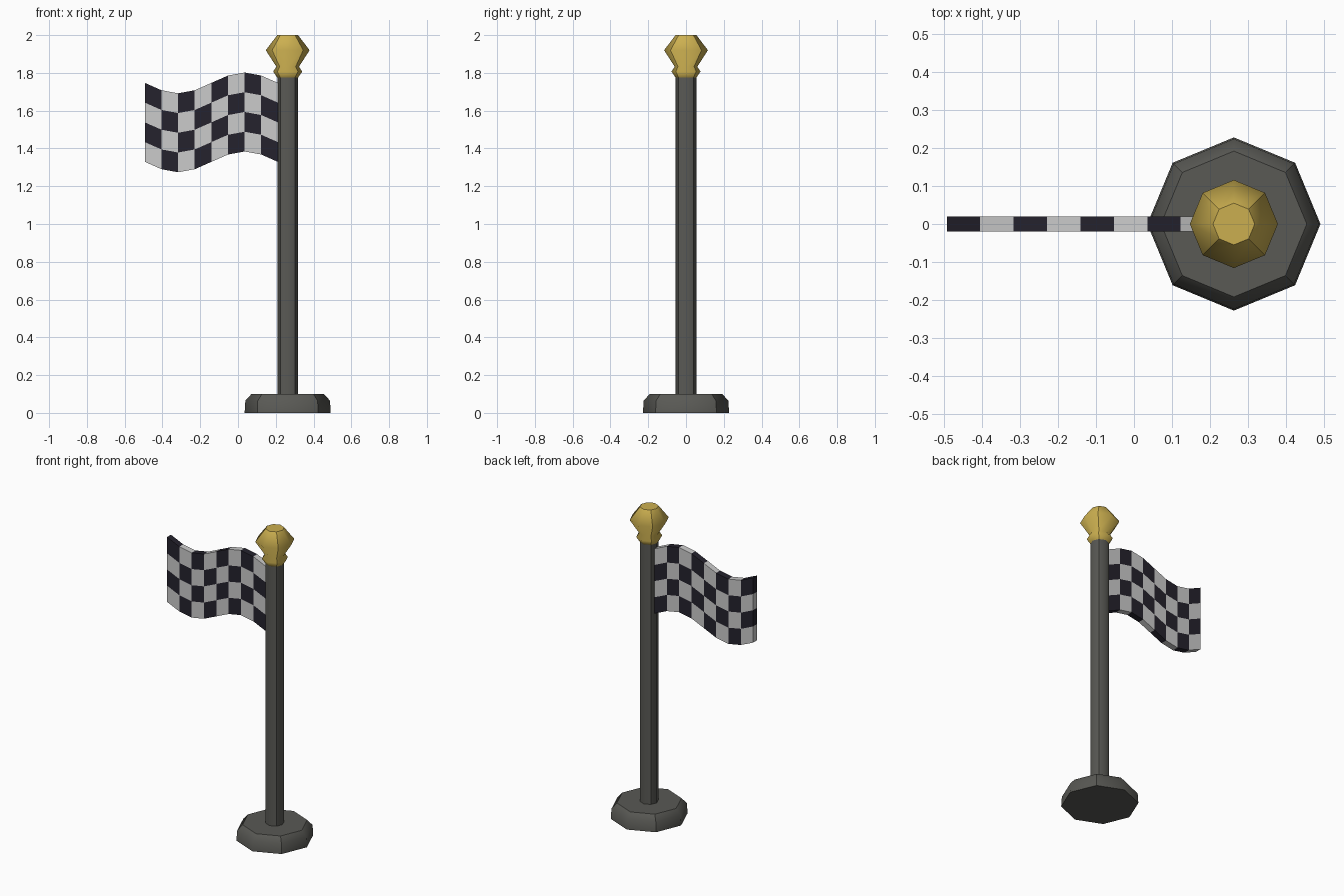
import bpy, bmesh, math

if "Cube" in bpy.data.objects:
    bpy.data.objects.remove(bpy.data.objects["Cube"])

POLE_X = 0.263
SIDES = 8


def material(name, rgb):
    m = bpy.data.materials.new(name)
    m.diffuse_color = (*rgb, 1)
    m.use_nodes = True
    m.node_tree.nodes["Principled BSDF"].inputs["Base Color"].default_value = m.diffuse_color
    return m


def finish(bm, name, mats):
    bmesh.ops.recalc_face_normals(bm, faces=bm.faces)
    mesh = bpy.data.meshes.new(name)
    bm.to_mesh(mesh)
    bm.free()
    for m in mats:
        mesh.materials.append(m)
    obj = bpy.data.objects.new(name, mesh)
    bpy.context.collection.objects.link(obj)
    return obj


def turned(name, profile, mat):
    """Eight-sided lathe of (radius, z) points, hard on the diagonals and caps."""
    bm = bmesh.new()
    rings = [[bm.verts.new((r * math.cos(k * math.tau / SIDES),
                            r * math.sin(k * math.tau / SIDES), z))
              for k in range(SIDES)] for r, z in profile]
    for a, b in zip(rings, rings[1:]):
        for k in range(SIDES):
            n = (k + 1) % SIDES
            bm.faces.new((a[k], a[n], b[n], b[k])).smooth = True
    for a, b in zip(rings, rings[1:]):
        for k in range(1, SIDES, 2):
            bm.edges.get((a[k], b[k])).smooth = False
    for ring in (rings[0], rings[-1]):
        for e in bm.faces.new(ring).edges:
            e.smooth = False
    obj = finish(bm, name, [mat])
    obj.location.x = POLE_X
    return obj


iron = material("dark_iron", (0.10, 0.10, 0.09))
gold = material("gold", (0.60, 0.43, 0.08))
black = material("flag_black", (0.018, 0.016, 0.026))
white = material("flag_white", (0.60, 0.60, 0.60))

# Weighted foot, pole and finial
turned("base", [(0.228, 0), (0.224, 0.065), (0.192, 0.10)], iron)
turned("pole", [(0.055, 0.09), (0.055, 1.79)], iron)
turned("finial", [(0.055, 1.775), (0.077, 1.807), (0.060, 1.833),
                  (0.116, 1.92), (0.055, 2.0)], gold)

# Waving chequered flag: a one-period wave, thickened to a slab
COLS, ROWS = 8, 4
LEFT, RIGHT, TOP, HEIGHT = -0.493, 0.211, 1.747, 0.418
bm = bmesh.new()
grid = [[bm.verts.new((LEFT + (RIGHT - LEFT) * i / COLS, 0,
                       TOP - HEIGHT * j / ROWS
                       - 0.055 * math.sin(math.tau * i / COLS)))
         for j in range(ROWS + 1)] for i in range(COLS + 1)]
for i in range(COLS):
    for j in range(ROWS):
        f = bm.faces.new((grid[i][j], grid[i][j + 1],
                          grid[i + 1][j + 1], grid[i + 1][j]))
        f.material_index = (i + j) % 2
flag = finish(bm, "flag", [black, white])
solid = flag.modifiers.new("thickness", 'SOLIDIFY')
solid.thickness = 0.04
solid.offset = 0
